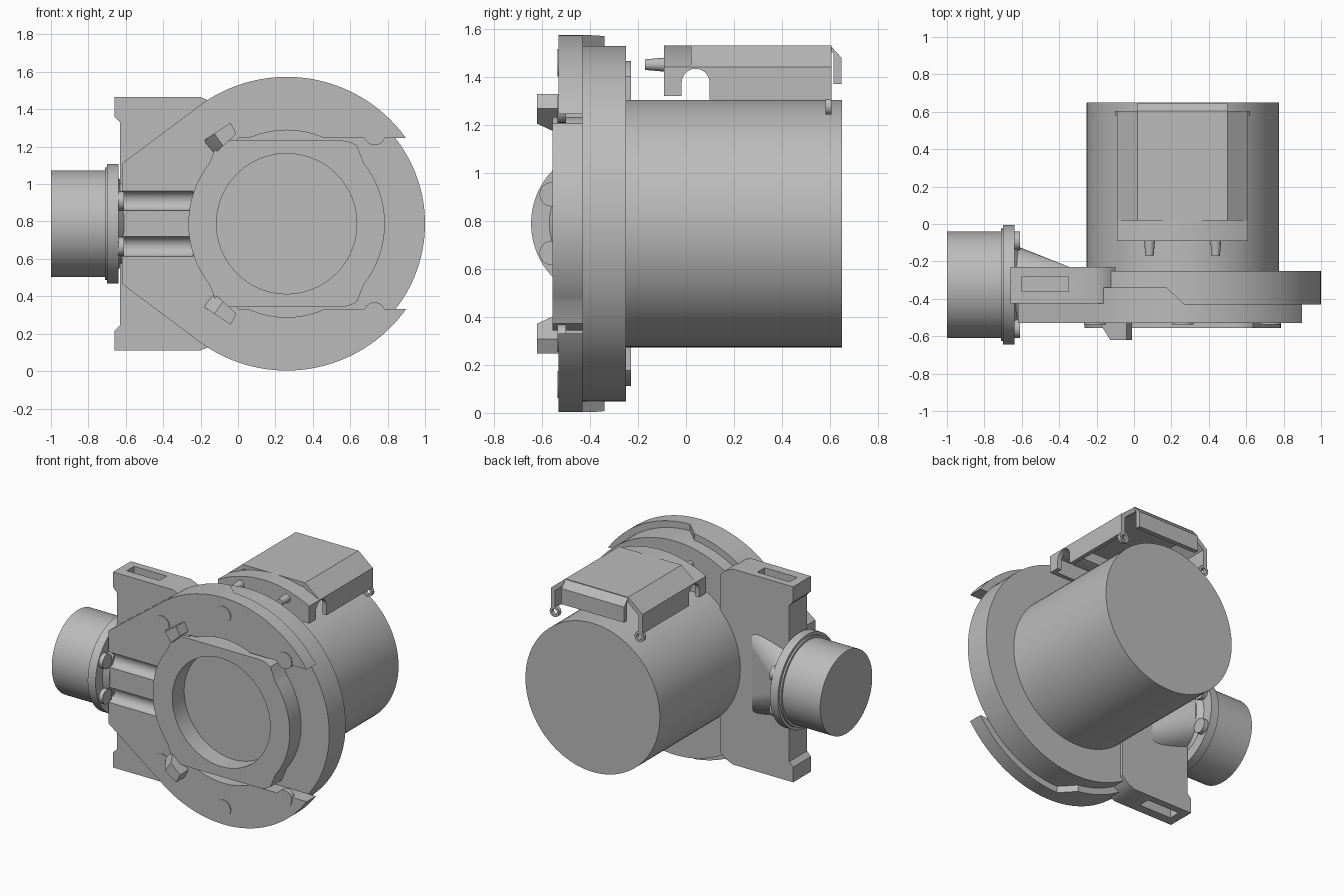
import bpy, bmesh
from math import sin, cos, radians, pi
from mathutils import Matrix, Vector

if "Cube" in bpy.data.objects:
    bpy.data.objects.remove(bpy.data.objects["Cube"], do_unlink=True)

CX, CZ = 0.26, 0.788      # main axis
PY = -0.325               # side pipe axis
R = 0.785                 # front plate radius

grey = bpy.data.materials.new("light_grey")
grey.use_nodes = True
grey.diffuse_color = (0.5, 0.5, 0.5, 1)
grey.node_tree.nodes["Principled BSDF"].inputs["Base Color"].default_value = (0.5, 0.5, 0.5, 1)


def finish(name, bm):
    bmesh.ops.recalc_face_normals(bm, faces=bm.faces[:])
    mesh = bpy.data.meshes.new(name)
    bm.to_mesh(mesh)
    bm.free()
    mesh.materials.append(grey)
    ob = bpy.data.objects.new(name, mesh)
    bpy.context.collection.objects.link(ob)
    return ob


def place(axis, u, v, t):
    return {"x": (t, u, v), "y": (u, t, v), "z": (u, v, t)}[axis]


def prism(name, axis, pts, a, b):
    """Extrude a flat outline along an axis from a to b."""
    bm = bmesh.new()
    face = bm.faces.new([bm.verts.new(place(axis, u, v, a)) for u, v in pts])
    out = bmesh.ops.extrude_face_region(bm, geom=[face])
    moved = [g for g in out["geom"] if isinstance(g, bmesh.types.BMVert)]
    bmesh.ops.translate(bm, verts=moved, vec=place(axis, 0, 0, b - a))
    return finish(name, bm)


def arc(u, v, r, start, end, n):
    angles = [radians(start + (end - start) * i / n) for i in range(n + 1)]
    return [(u + r * cos(t), v + r * sin(t)) for t in angles]


def cyl(name, axis, u, v, r, a, b, n=64, r2=None):
    bm = bmesh.new()
    bmesh.ops.create_cone(bm, cap_ends=True, segments=n, radius1=r,
                          radius2=r if r2 is None else r2, depth=b - a)
    turn = {"x": Matrix.Rotation(pi / 2, 4, "Y"),
            "y": Matrix.Rotation(-pi / 2, 4, "X"), "z": Matrix()}[axis]
    spot = Matrix.Translation(place(axis, u, v, (a + b) / 2))
    bmesh.ops.transform(bm, matrix=spot @ turn, verts=bm.verts[:])
    return finish(name, bm)


def box(name, x0, x1, y0, y1, z0, z1):
    return prism(name, "z", [(x0, y0), (x1, y0), (x1, y1), (x0, y1)], z0, z1)


def hull(name, pts):
    bm = bmesh.new()
    for p in pts:
        bm.verts.new(p)
    out = bmesh.ops.convex_hull(bm, input=bm.verts[:])
    loose = {g for g in out["geom_interior"] + out["geom_unused"]
             if isinstance(g, bmesh.types.BMVert)}
    bmesh.ops.delete(bm, geom=list(loose), context="VERTS")
    bmesh.ops.dissolve_limit(bm, angle_limit=0.01, verts=bm.verts[:], edges=bm.edges[:])
    return finish(name, bm)


def cut(ob, *cutters):
    bpy.context.view_layer.objects.active = ob
    for c in cutters:
        mod = ob.modifiers.new("cut", "BOOLEAN")
        mod.operation, mod.solver, mod.object = "DIFFERENCE", "EXACT", c
        bpy.ops.object.modifier_apply(modifier=mod.name)
        bpy.data.objects.remove(c, do_unlink=True)


def mirrored(pts):
    """Complete an outline with its reflection below the main axis."""
    return pts + [(x, 2 * CZ - z) for x, z in reversed(pts)]


def grooves():
    return [cyl("groove_cutter", "x", -0.535, CZ + s * 0.122, 0.053, -0.8, -0.24, 32)
            for s in (-1, 1)]


# Motor and volute disc
cyl("motor_drum", "y", CX, CZ, 0.515, -0.27, 0.65, 96)
disc = cyl("volute_disc", "y", CX, CZ, 0.74, -0.43, -0.25, 128)
cut(disc, cyl("bore_cutter", "y", CX, CZ, 0.375, -0.6, -0.425, 96))

# Front plate, thicker towards the pipe, with an open slot on one side
upper = arc(CX, CZ, R, 0, 125, 64) + [(-0.62, 1.11)]
plate = prism("front_plate", "y", mirrored(upper)[:-1], -0.53, -0.34)
cut(plate,
    prism("back_step_cutter", "z",
          [(0.27, -0.43), (0.17, -0.335), (0.17, -0.2), (1.2, -0.2), (1.2, -0.43)], -1, 3),
    box("slot_cutter", 0.0, 1.3, -0.7, -0.2, CZ - 0.457, CZ + 0.457),
    cyl("hub_cutter", "y", CX, CZ, 0.5, -0.7, -0.2), *grooves())

# Raised inlet ring with flattened top and bottom
corner = arc(0.545, CZ + 0.285, 0.16, 55, 90, 6)
quarter = arc(CX, CZ, 0.525, 0, 38, 16) + corner
other = [(2 * CX - x, z) for x, z in reversed(quarter)]
ring = prism("inlet_ring", "y", mirrored(quarter + other[:-1])[:-1] , -0.555, -0.42)
cut(ring, cyl("bore_cutter", "y", CX, CZ, 0.375, -0.7, -0.3, 96))

# Mounting bracket with pockets in its ends
side = [(-0.1, 1.40), (-0.14, 1.44), (-0.2, 1.465), (-0.66, 1.465),
        (-0.66, 1.36), (-0.63, 1.33), (-0.63, 1.1)]
bracket = prism("mounting_bracket", "y", mirrored(side), -0.425, -0.23)
for s in (-1, 1):
    z = CZ + s * 0.677
    cut(bracket, box("pocket_cutter", -0.6, -0.35, -0.36, -0.28, z - 0.12, z + 0.12))

# Tapered neck between pipe and disc
throat = [(-0.66, max(y, -0.528), z) for y, z in arc(PY, CZ, 0.22, 0, 350, 35)]
root = [(-0.08, y, CZ + s) for y in (-0.5, -0.335) for s in (-0.45, 0.45)]
neck = hull("outlet_neck", throat + root)
cut(neck, cyl("bore_cutter", "y", CX, CZ, 0.45, -0.7, -0.2), *grooves())

# Side pipe, collar and flange
cyl("outlet_pipe", "x", PY, CZ, 0.285, -1.0, -0.68, 96)
cyl("pipe_collar", "x", PY, CZ, 0.3, -0.712, -0.69, 96)
cyl("pipe_flange", "x", PY, CZ, 0.32, -0.7, -0.64, 96)
cyl("flange_fillet", "x", PY, CZ, 0.25, -0.645, -0.61, 96, 0.21)
for y in (-0.56, -0.09):
    for s in (-1, 1):
        cyl("flange_bolt", "x", y, CZ + s * 0.122, 0.05, -0.66, -0.61, 32)

# Plate bolts and wedge clips, same above and below the axis
for s in (-1, 1):
    for x, dz in ((CX, 0.67), (-0.21, 0.477), (0.73, 0.477)):
        cyl("plate_bolt", "y", x, CZ + s * dz, 0.057, -0.536, -0.5, 32)
    base = [Vector((x, -0.52, CZ + s * dz)) for x, dz in
            ((-0.19, 0.44), (-0.13, 0.37), (-0.01, 0.48), (-0.04, 0.54))]
    top = [p + Vector((0, -0.1, 0)) for p in base]
    for i in (0, 1):
        top[i] += (base[3 - i] - base[i]) * 0.42
    hull("wedge_clip", base + top)

# Terminal cover: chamfered hollow lid
half = [(0.35, 1.305), (0.35, 1.44), (0.24, 1.53)]
inner = [(0.23, 1.5), (0.32, 1.425), (0.32, 1.305)]
outer = half + [(-x, z) for x, z in reversed(half)]
inside = [(-x, z) for x, z in reversed(inner)] + inner
lid = prism("cover_lid", "y", [(CX + x, z) for x, z in outer + inside], 0.02, 0.605)


def arch_cutters():
    return [cyl("arch_cutter", "x", 0.04, 1.375, 0.058, -0.5, 1, 32),
            box("arch_leg_cutter", -0.5, 1, -0.018, 0.098, 1.2, 1.375)]


cut(lid, *arch_cutters())

# Arched nose of the cover with a sloped step up to the lid
crown = [(CX + 0.35 * t, 1.53 - 0.09 * t * t) for t in [1 - i / 10 for i in range(21)]]
nose = prism("cover_nose", "y", [(-0.09, 1.32), (0.61, 1.32)] + crown, -0.092, 0.03)
cut(nose, box("nose_cutter", -0.06, 0.58, -0.062, 0.2, 1.2, 1.425), *arch_cutters())

# Sloped back panel, lugs and locating pins
panel = box("cover_back", 0.02, 0.5, 0.57, 0.648, 1.37, 1.53)
cut(panel, prism("chamfer_cutter", "x", [(0.6, 1.54), (0.6, 1.531), (0.66, 1.465), (0.7, 1.54)], -1, 1),
    box("panel_cutter", -0.5, 1, 0.4, 0.615, 1.3, 1.5))
for s in (-1, 1):
    lug = cyl("cover_lug", "y", CX + s * 0.325, 1.278, 0.036, 0.58, 0.605, 24)
    cut(lug, cyl("lug_cutter", "y", CX + s * 0.325, 1.278, 0.02, 0.5, 0.7, 24))
    cyl("locating_pin", "y", CX + s * 0.177, 1.45, 0.022, -0.17, -0.08, 24, 0.03)

# Smooth curved walls, keep creases sharp
for ob in bpy.context.scene.objects:
    ob.select_set(ob.type == "MESH")
bpy.context.view_layer.objects.active = disc
bpy.ops.object.shade_smooth_by_angle(angle=radians(30))
